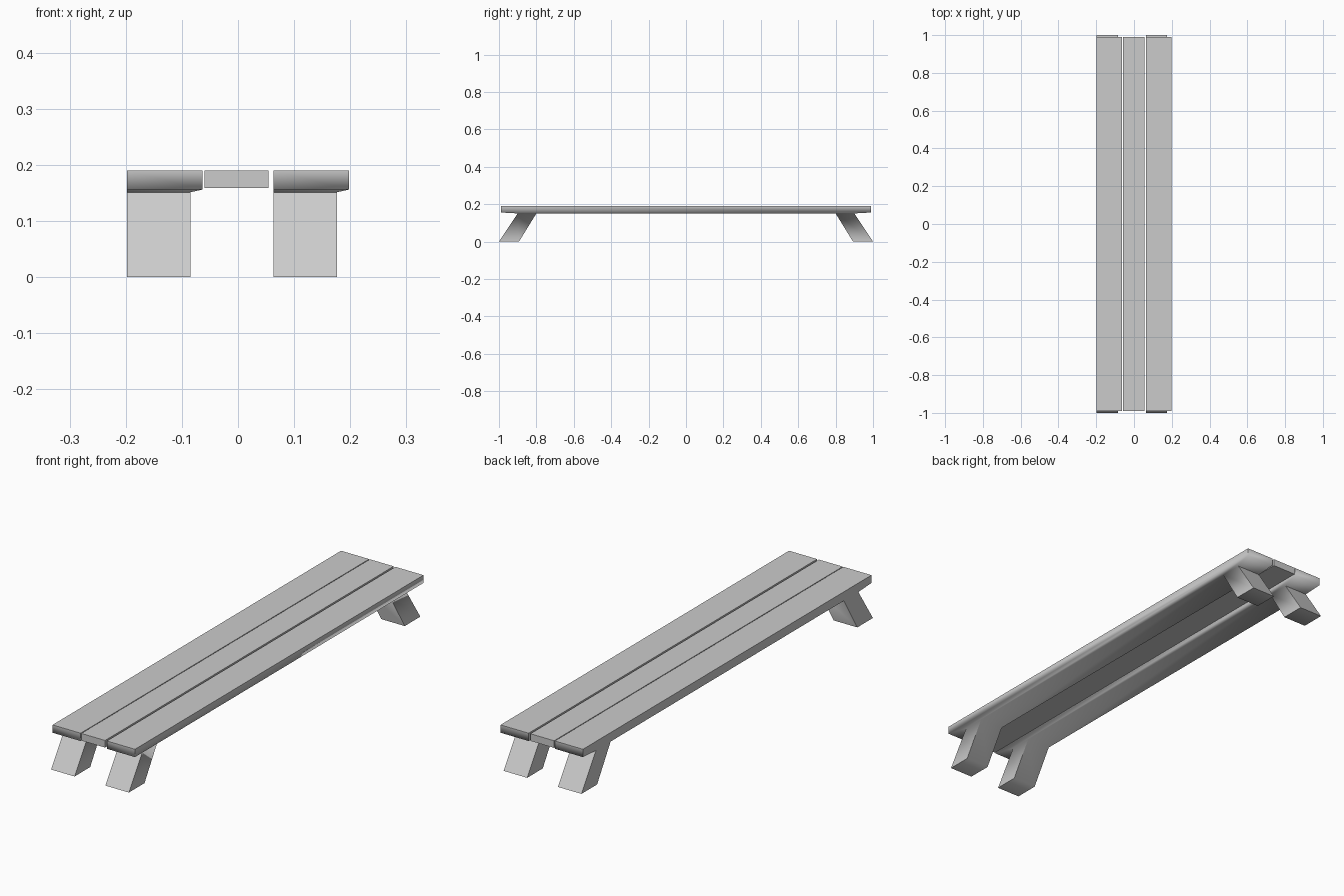
import bpy, bmesh, math

if "Cube" in bpy.data.objects:
    bpy.data.objects.remove(bpy.data.objects["Cube"])

TOP, RIM, UNDER = 0.19, 0.156, 0.151   # plank top, lower rim, recessed underside
HALF = 0.99                            # half length of the planks
W, LEG_W = 0.135, 0.113                # side plank width, leg width


def finish(name, bm, smooth):
    bmesh.ops.recalc_face_normals(bm, faces=bm.faces)
    me = bpy.data.meshes.new(name)
    bm.to_mesh(me)
    bm.free()
    ob = bpy.data.objects.new(name, me)
    bpy.context.collection.objects.link(ob)
    if smooth:
        bpy.ops.object.select_all(action='DESELECT')
        ob.select_set(True)
        bpy.context.view_layer.objects.active = ob
        bpy.ops.object.shade_smooth_by_angle(angle=math.radians(87))
    return ob


# Side plank with splayed legs pulled out of its underside
def side_plank(name, x0):
    bm = bmesh.new()
    row = lambda x, z, ys: [bm.verts.new((x0 + x, y, z)) for y in ys]
    ends, stations = (-HALF, HALF), (-0.9, -0.8, 0.8, 0.9)
    t0, t1 = row(0, TOP, ends), row(W, TOP, ends)
    r0, r1 = row(0, RIM, ends), row(W, RIM, ends)
    b0, b1 = row(0, UNDER, stations), row(LEG_W, UNDER, stations)
    feet = (-1.0, -0.893, 0.893, 1.0)
    f0, f1 = row(0, 0, feet), row(LEG_W, 0, feet)

    bm.faces.new([t0[0], t1[0], t1[1], t0[1]])            # top
    bm.faces.new([t0[0], t0[1], r0[1], *b0[::-1], r0[0]])  # flush side
    bm.faces.new([t1[0], t1[1], r1[1], r1[0]])            # overhanging side
    bm.faces.new([r1[0], r1[1], *b1[::-1]])               # sloped strip
    for e, s in ((0, 0), (1, 3)):                         # ends and end slopes
        bm.faces.new([t0[e], t1[e], r1[e], r0[e]])
        bm.faces.new([r0[e], r1[e], b1[s], b0[s]])
    bm.faces.new([b0[1], b1[1], b1[2], b0[2]])            # underside
    for i, j in ((0, 1), (2, 3)):                         # legs
        top = [b0[i], b1[i], b1[j], b0[j]]
        foot = [f0[i], f1[i], f1[j], f0[j]]
        bm.faces.new(foot)
        for k in range(4):
            n = (k + 1) % 4
            bm.faces.new([top[k], top[n], foot[n], foot[k]])
    return finish(name, bm, True)


side_plank("left_plank_with_legs", -0.198)
side_plank("right_plank_with_legs", 0.063)

# Middle plank
bm = bmesh.new()
bmesh.ops.create_cube(bm, size=1)
bmesh.ops.scale(bm, vec=(0.114, 2 * HALF, 0.031), verts=bm.verts)
bmesh.ops.translate(bm, vec=(-0.0025, 0, TOP - 0.0155), verts=bm.verts)
finish("middle_plank", bm, False)
